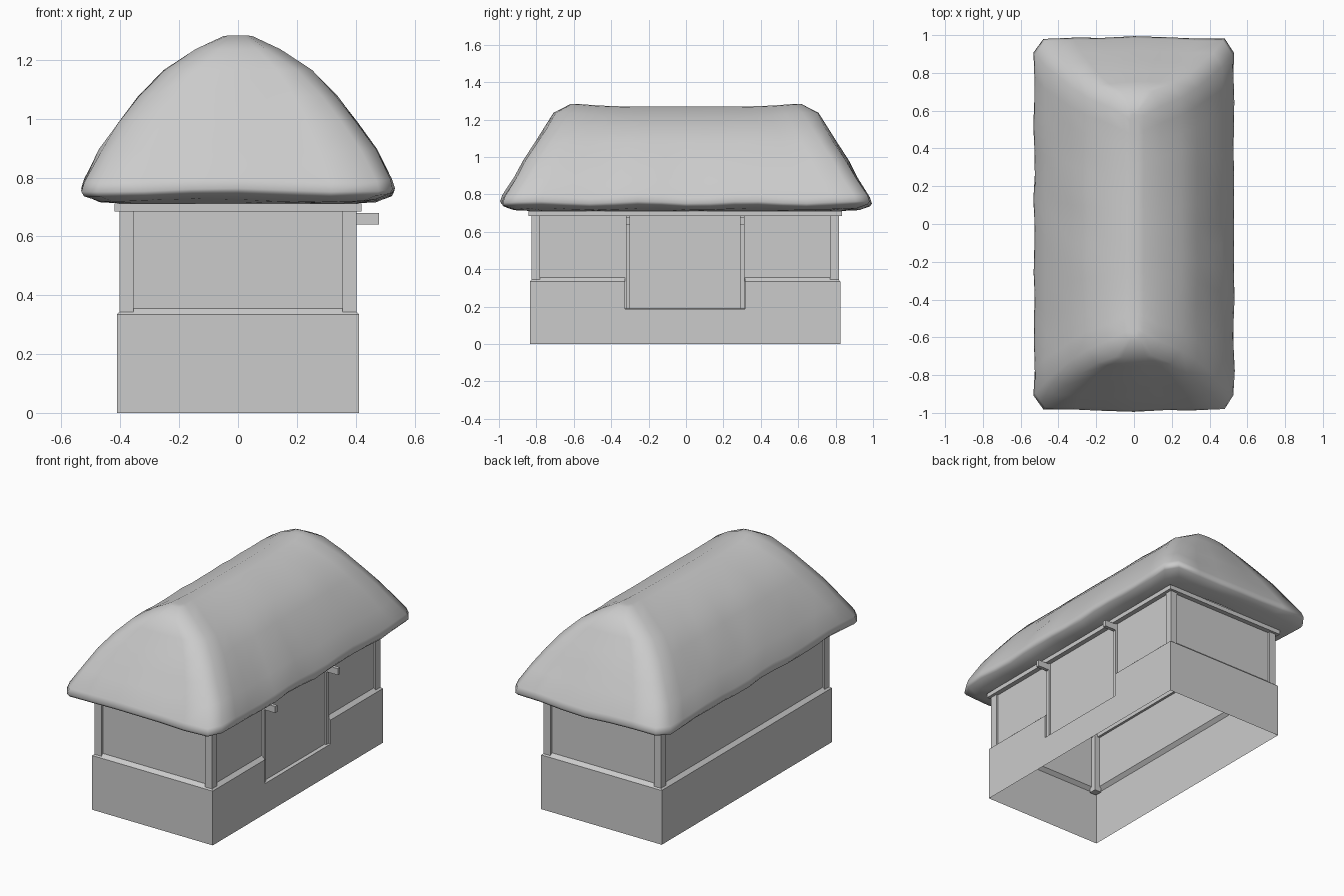
import bpy, bmesh, math

if "Cube" in bpy.data.objects:
    bpy.data.objects.remove(bpy.data.objects["Cube"])

YC = -0.005  # the house body sits slightly toward the front


def make(name, bm, smooth=None):
    bmesh.ops.remove_doubles(bm, verts=bm.verts, dist=1e-5)
    bmesh.ops.recalc_face_normals(bm, faces=bm.faces)
    me = bpy.data.meshes.new(name)
    bm.to_mesh(me)
    bm.free()
    ob = bpy.data.objects.new(name, me)
    bpy.context.collection.objects.link(ob)
    if smooth:
        bpy.ops.object.select_all(action='DESELECT')
        ob.select_set(True)
        bpy.context.view_layer.objects.active = ob
        bpy.ops.object.shade_smooth_by_angle(angle=math.radians(smooth))
    return ob


def box(name, x, y, z):
    bm = bmesh.new()
    bmesh.ops.create_cube(bm, size=1)
    for v in bm.verts:
        v.co = [lo + (c + 0.5) * (hi - lo) for c, (lo, hi) in zip(v.co, (x, y, z))]
    return make(name, bm)


def inset(p, off):
    """Move a plan point inward; only true corners move along y."""
    x, y = p
    x -= math.copysign(off, x)
    if abs(y) > 0.5:
        y -= math.copysign(off, y)
    return x, y


def sweep(bm, path, profile):
    rows = [[bm.verts.new((*inset(p, off), z)) for p in path] for off, z in profile]
    for a, b in zip(rows, rows[1:]):
        for i in range(len(path) - 1):
            bm.faces.new((a[i], a[i + 1], b[i + 1], b[i]))


# Walls: open shell with a thick plinth, stepped down at the doorway
W, F, B, D0, D1, T = 0.412, -0.835, 0.825, -0.325, 0.315, 0.022
bm = bmesh.new()
sweep(bm, [(W, D1), (W, B), (-W, B), (-W, F), (W, F), (W, D0)],
      [(0, 0), (0, 0.335), (T, 0.355), (T, 0.71)])
sweep(bm, [(W, D0), (W, D1)], [(0, 0), (0, 0.187), (T, 0.19), (T, 0.71)])
for y in (D0, D1):  # doorway cheeks
    bm.faces.new([bm.verts.new((x, y, z)) for x, z in
                  ((W, 0.187), (W, 0.335), (W - T, 0.355), (W - T, 0.19))])
make("walls", bm)

# Corner posts
for sx in (-1, 1):
    for sy in (-1, 1):
        x = sorted((sx * 0.355, sx * 0.402))
        y = sorted((YC + sy * 0.775, YC + sy * 0.822))
        box("corner_post", x, y, (0.32, 0.70))

# Door posts with projecting beam ends
for y in ((-0.322, -0.30), (0.29, 0.312)):
    box("door_post", (0.37, 0.402), y, (0.19, 0.70))
    box("beam_end", (0.36, 0.48), y, (0.64, 0.68))

# Wall plate under the eaves
for s in (-1, 1):
    box("plate_side", sorted((s * 0.375, s * 0.42)), (YC - 0.838, YC + 0.838), (0.685, 0.712))
    box("plate_end", (-0.42, 0.42), sorted((YC + s * 0.838, YC + s * 0.793)), (0.685, 0.712))

# Thatched hip roof: stacked chamfered rings (half width, half length, height)
RINGS = [(0.40, 0.82, 0.712), (0.47, 0.91, 0.722), (0.515, 0.965, 0.742),
         (0.525, 0.975, 0.757), (0.516, 0.964, 0.79), (0.465, 0.90, 0.89),
         (0.40, 0.85, 0.985), (0.33, 0.79, 1.077), (0.245, 0.735, 1.165),
         (0.14, 0.69, 1.228), (0.05, 0.60, 1.275), (0.02, 0.565, 1.279)]
NX, NY = 6, 14


def ring_points(a, b):
    c = min(0.045, a * 0.35)
    right = [(a, -b + c * 1.5 + (2 * b - 3 * c) * i / NY) for i in range(NY + 1)]
    back = [((a - c) * (1 - 2 * i / NX), b) for i in range(NX + 1)]
    half = right + back
    return half + [(-x, -y) for x, y in half]


bm = bmesh.new()
rows = []
for k, (a, b, z) in enumerate(RINGS):
    row = []
    for x, y in ring_points(a, b):
        end = abs(y) > b - 1e-4
        wave = 0.006 * math.sin(9 * y + 2 * x + k * 0.5) + 0.003 * math.sin(23 * y + x)
        px, py, pz = x, y, z
        if end:
            py += math.copysign(0.016 * (1 - (x / a) ** 2), y) + 0.004 * math.sin(14 * x + y)
        elif k > 1:
            px += math.copysign(wave * min(1, a * 4), x)
        if 0 < k < 6:
            pz += 0.006 * math.sin(11 * y + 8 * x)
        if k > 8:  # sagging ridge
            pz += 0.008 - 0.018 * max(0, 1 - (y / 0.6) ** 4)
        row.append(bm.verts.new((px, py, pz)))
    rows.append(row)
for lo, hi in zip(rows, rows[1:]):
    n = len(lo)
    for i in range(n):
        j = (i + 1) % n
        bm.faces.new((lo[i], lo[j], hi[j], hi[i]))
# Ridge cap: strips across the two long sides plus end caps
top, h = rows[-1], NY + NX + 2
for i in range(NY):
    bm.faces.new((top[i], top[i + 1], top[h + NY - i - 1], top[h + NY - i]))
bm.faces.new(top[NY:h + 1])
bm.faces.new(top[h + NY:] + [top[0]])
make("thatched_roof", bm, 60)
